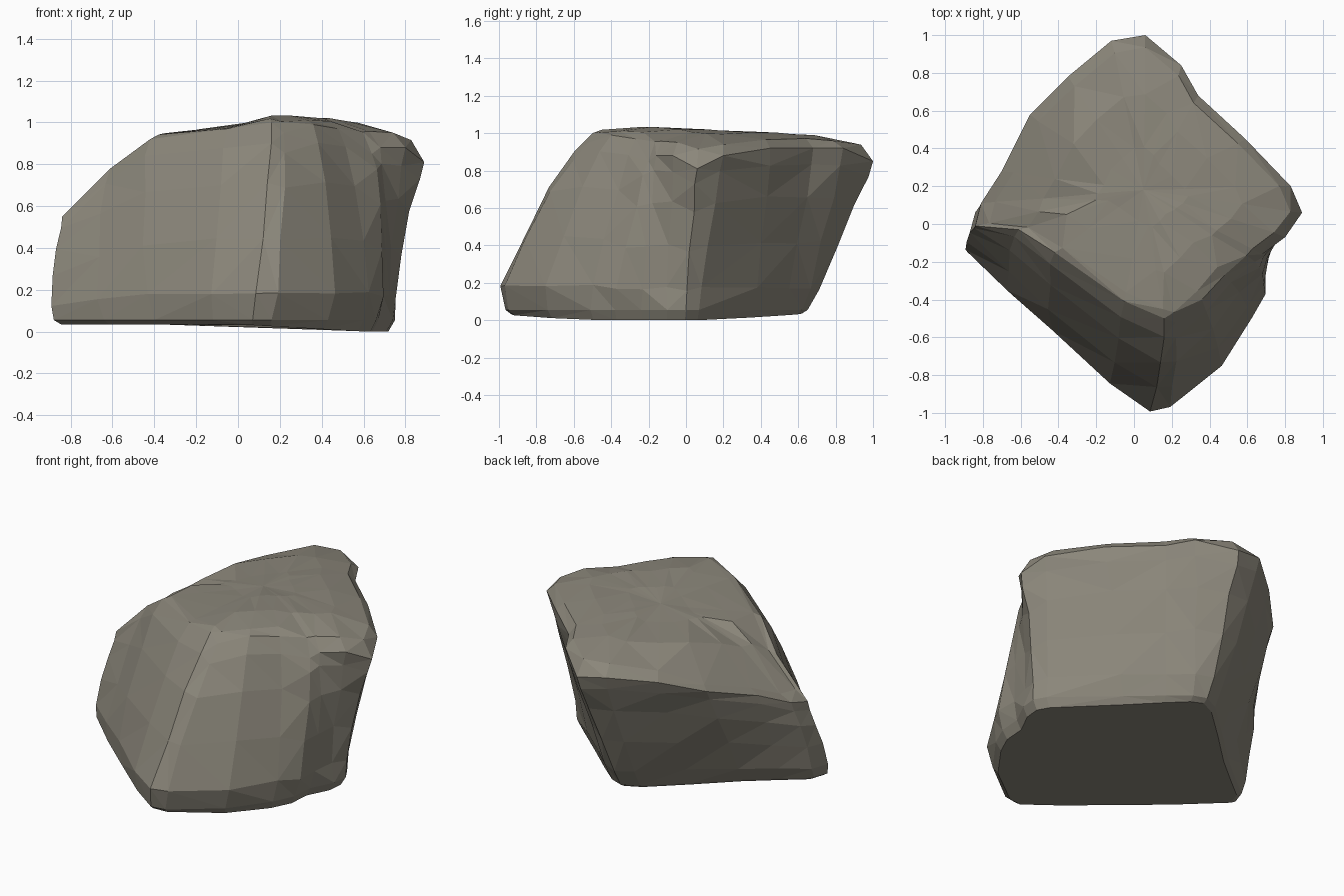
import bpy, bmesh, math, random
from mathutils import Vector

if "Cube" in bpy.data.objects:
    bpy.data.objects.remove(bpy.data.objects["Cube"])

random.seed(4)

# Columns around the rock: foot x, foot y, rim x, rim y, rim z
COLS = [
    (-.88, -.15, -.84, -.01, .55), (-.64, -.38, -.61, -.03, .78),
    (-.40, -.59, -.42, -.15, .92), (-.12, -.83, -.05, -.41, .97),
    (.07, -.965, .16, -.50, 1.0), (.16, -.95, .22, -.52, .95),
    (.43, -.74, .36, -.40, .99), (.60, -.51, .48, -.27, .97),
    (.66, -.38, .64, -.20, .85), (.67, -.24, .68, -.16, .88),
    (.74, -.10, .80, -.07, .88), (.75, .0, .89, .06, .81),
    (.71, .07, .83, .20, .88), (.38, .36, .59, .45, .92),
    (.20, .52, .34, .68, .92), (.08, .62, .25, .84, .92),
    (.0, .65, .06, 1.0, .85), (-.10, .60, -.12, .97, .88),
    (-.32, .40, -.35, .78, .84), (-.53, .20, -.55, .58, .76),
    (-.70, .06, -.70, .28, .66), (-.85, -.06, -.81, .11, .58),
]
N = len(COLS)
# Side rows: fraction of the way up, outward bulge
ROWS = [(0, 0), (.14, .09), (.42, .105), (.7, .09), (.9, .05), (1, 0)]


def top_height(x, y):
    """Gently tilted crown with a slope falling to the left."""
    right = 1.03 - .05 * max(0, y + .1) - .11 * max(0, x - .35)
    ramp = .985 + (.3 if x > 0 else .1) * x
    return min(right, ramp, 1.255 + .8 * x - .12 * y)


def bulge_weight(fx, fy):
    """Strong bulge at the front, slightly hollow on the right ridge."""
    if fx > .65 and fy > -.15:
        return -.25
    return max(.12, -fy)


def jitter(a):
    return Vector([random.uniform(-a, a) for _ in range(3)])


bm = bmesh.new()
rings = []

# Underside, slightly inset and nearly flat
rings.append([bm.verts.new((-.04 + (c[0] + .04) * .96, -.15 + (c[1] + .15) * .96,
                            max(0, .035 - .055 * max(0, c[0])))) for c in COLS])

# Leaning sides
for t, b in ROWS:
    ring = []
    for fx, fy, rx, ry, rz in COLS:
        foot, rim = Vector((fx, fy, .055)), Vector((rx, ry, rz))
        p = foot.lerp(rim, t)
        p += Vector((fx, fy + .15, 0)).normalized() * b * bulge_weight(fx, fy)
        if 0 < t < 1:
            p += jitter(.008)
        ring.append(bm.verts.new(p))
    rings.append(ring)

# Crown
for s in (.92, .62, .28):
    ring = []
    for c in COLS:
        x, y = .05 + (c[2] - .05) * s, .18 + (c[3] - .18) * s
        z = top_height(x, y)
        if s > .9:
            z = z * .65 + c[4] * .35
        ring.append(bm.verts.new(Vector((x, y, z)) + jitter(.006 * s)))
    rings.append(ring)

# Skin the rings and close both ends
for a, b in zip(rings, rings[1:]):
    for i in range(N):
        j = (i + 1) % N
        bm.faces.new((a[i], a[j], b[j], b[i]))
bm.faces.new(rings[0][::-1])
centre = bm.verts.new((.05, .18, top_height(.05, .18)))
for i in range(N):
    bm.faces.new((rings[-1][i], rings[-1][(i + 1) % N], centre))

bmesh.ops.triangulate(bm, faces=[f for f in bm.faces if len(f.verts) == 4],
                      quad_method='SHORT_EDGE')
bmesh.ops.recalc_face_normals(bm, faces=bm.faces)

mesh = bpy.data.meshes.new("rock")
bm.to_mesh(mesh)
bm.free()
rock = bpy.data.objects.new("rock", mesh)
bpy.context.collection.objects.link(rock)

stone = bpy.data.materials.new("warm grey stone")
stone.diffuse_color = (.26, .242, .197, 1)
stone.use_nodes = True
stone.node_tree.nodes["Principled BSDF"].inputs["Base Color"].default_value = stone.diffuse_color
mesh.materials.append(stone)
